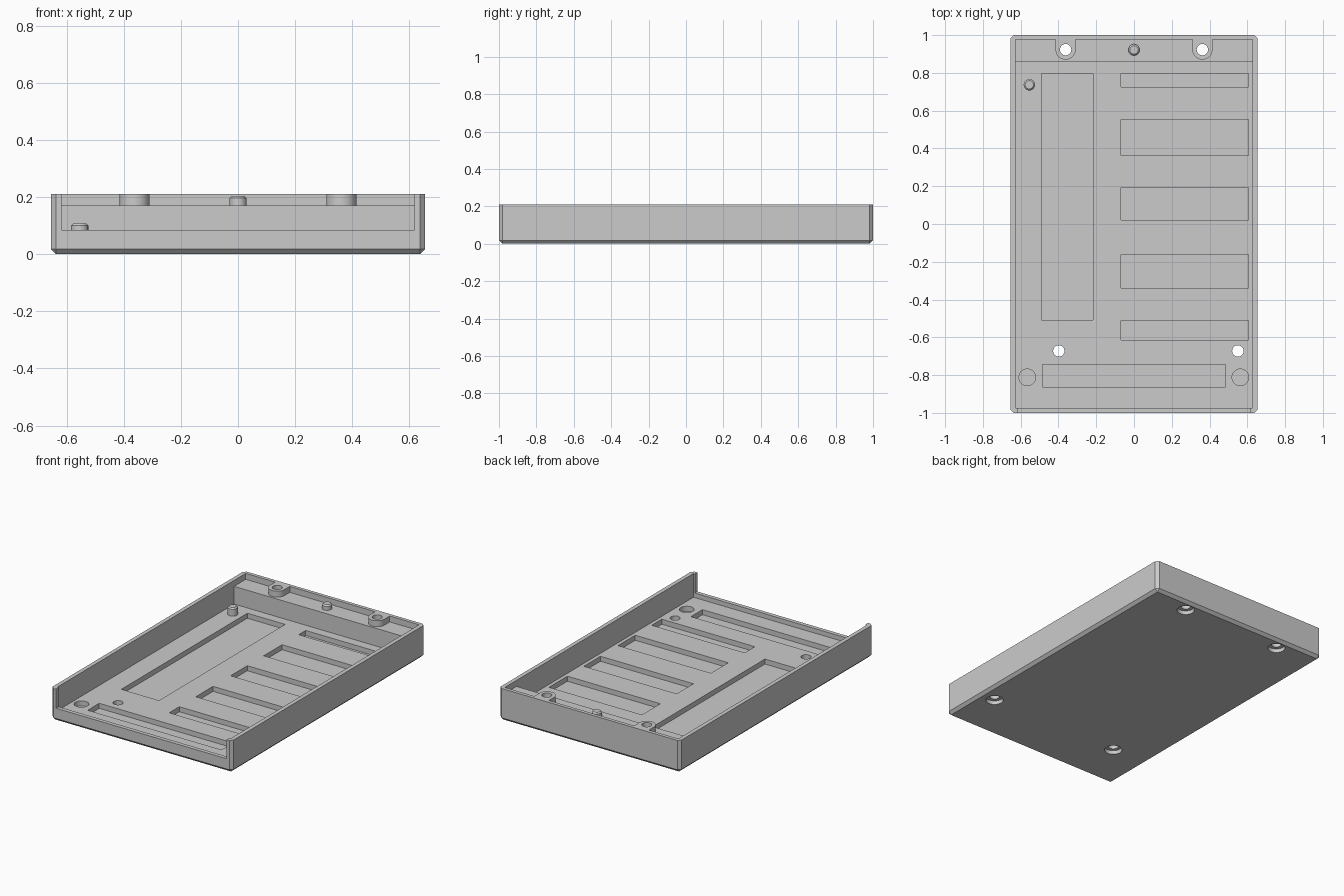
import bpy, bmesh
from mathutils import Matrix, Vector

if "Cube" in bpy.data.objects:
    bpy.data.objects.remove(bpy.data.objects["Cube"], do_unlink=True)

grey = bpy.data.materials.new("light grey plastic")
grey.use_nodes = True
colour = (0.6, 0.6, 0.6, 1)
grey.diffuse_color = colour
grey.node_tree.nodes["Principled BSDF"].inputs["Base Color"].default_value = colour


def finish(bm, name):
    mesh = bpy.data.meshes.new(name)
    bm.to_mesh(mesh)
    bm.free()
    mesh.materials.append(grey)
    obj = bpy.data.objects.new(name, mesh)
    bpy.context.collection.objects.link(obj)
    return obj


def box(name, x, y, z, chamfer=0):
    bm = bmesh.new()
    bmesh.ops.create_cube(bm, size=1)
    for v in bm.verts:
        v.co = Vector([(r[0] + r[1]) / 2 + c * (r[1] - r[0]) for c, r in zip(v.co, (x, y, z))])
    if chamfer:
        # every edge except the four around the open top
        edges = [e for e in bm.edges if min(v.co.z for v in e.verts) < z[1] - 0.01]
        bmesh.ops.bevel(bm, geom=edges, offset=chamfer, segments=1, affect='EDGES')
    return finish(bm, name)


def cylinder(name, x, y, radius, z, chamfer=0):
    bm = bmesh.new()
    bmesh.ops.create_cone(bm, cap_ends=True, segments=40, radius1=radius, radius2=radius,
                          depth=z[1] - z[0], matrix=Matrix.Translation((x, y, sum(z) / 2)))
    if chamfer:
        edges = [e for e in bm.edges if all(v.co.z > z[1] - 0.001 for v in e.verts)]
        bmesh.ops.bevel(bm, geom=edges, offset=chamfer, segments=1, affect='EDGES')
    return finish(bm, name)


POCKET, FLOOR, SILL, LEDGE, TOP = 0.022, 0.055, 0.085, 0.171, 0.21
ABOVE = 0.3

# Outer block with chamfered sides and bottom
tray = box("tray", (-0.655, 0.655), (-1, 1), (0, TOP), 0.018)
parts = []


def cut(obj):
    parts.append((obj, 'DIFFERENCE'))


def add(obj):
    parts.append((obj, 'UNION'))


# Main cavity, raised rear ledge and front opening above a low sill
cut(box("cavity_cutter", (-0.628, 0.628), (-0.974, 0.857), (FLOOR, ABOVE)))
cut(box("ledge_cutter", (-0.628, 0.628), (0.8, 0.977), (LEDGE, ABOVE)))
cut(box("front_opening_cutter", (-0.618, 0.618), (-1.1, -0.9), (SILL, ABOVE)))

# Screw bosses joined to the rear wall
for x in (-0.362, 0.362):
    add(cylinder("screw_boss", x, 0.923, 0.053, (0.15, TOP)))
    add(box("boss_web", (x - 0.053, x + 0.053), (0.923, 0.99), (0.15, TOP)))

# Rectangular floor pockets
slots = ((0.725, 0.797), (0.363, 0.553), (0.021, 0.193), (-0.339, -0.161), (-0.614, -0.51))
for y in slots:
    cut(box("slot_cutter", (-0.068, 0.605), y, (POCKET, 0.12)))
cut(box("long_pocket_cutter", (-0.49, -0.217), (-0.507, 0.797), (POCKET, 0.12)))
cut(box("front_pocket_cutter", (-0.485, 0.484), (-0.862, -0.743), (POCKET, 0.12)))
for x in (-0.565, 0.563):
    cut(cylinder("round_pocket_cutter", x, -0.812, 0.044, (POCKET, 0.12)))

# Screw holes, counterbored from below
for x, y in ((-0.362, 0.923), (0.362, 0.923), (-0.398, -0.672), (0.55, -0.672)):
    cut(cylinder("screw_hole_cutter", x, y, 0.03, (-0.1, ABOVE)))
    cut(cylinder("counterbore_cutter", x, y, 0.053, (-0.1, 0.025)))

# Locating pins
add(cylinder("rear_pin", 0, 0.922, 0.03, (0.15, 0.204), 0.008))
add(cylinder("floor_pin", -0.554, 0.737, 0.03, (0.04, 0.108), 0.008))

# Apply all cuts and joins, then drop the helpers
for obj, operation in parts:
    mod = tray.modifiers.new(obj.name, 'BOOLEAN')
    mod.operation, mod.object, mod.solver = operation, obj, 'EXACT'
bpy.context.view_layer.update()
mesh = bpy.data.meshes.new_from_object(tray.evaluated_get(bpy.context.evaluated_depsgraph_get()))
tray.modifiers.clear()
tray.data = mesh
mesh.materials.clear()
mesh.materials.append(grey)
mesh.polygons.foreach_set("material_index", [0] * len(mesh.polygons))
for obj, _ in parts:
    bpy.data.objects.remove(obj, do_unlink=True)

bpy.ops.object.select_all(action='DESELECT')
tray.select_set(True)
bpy.context.view_layer.objects.active = tray
bpy.ops.object.shade_smooth_by_angle()
